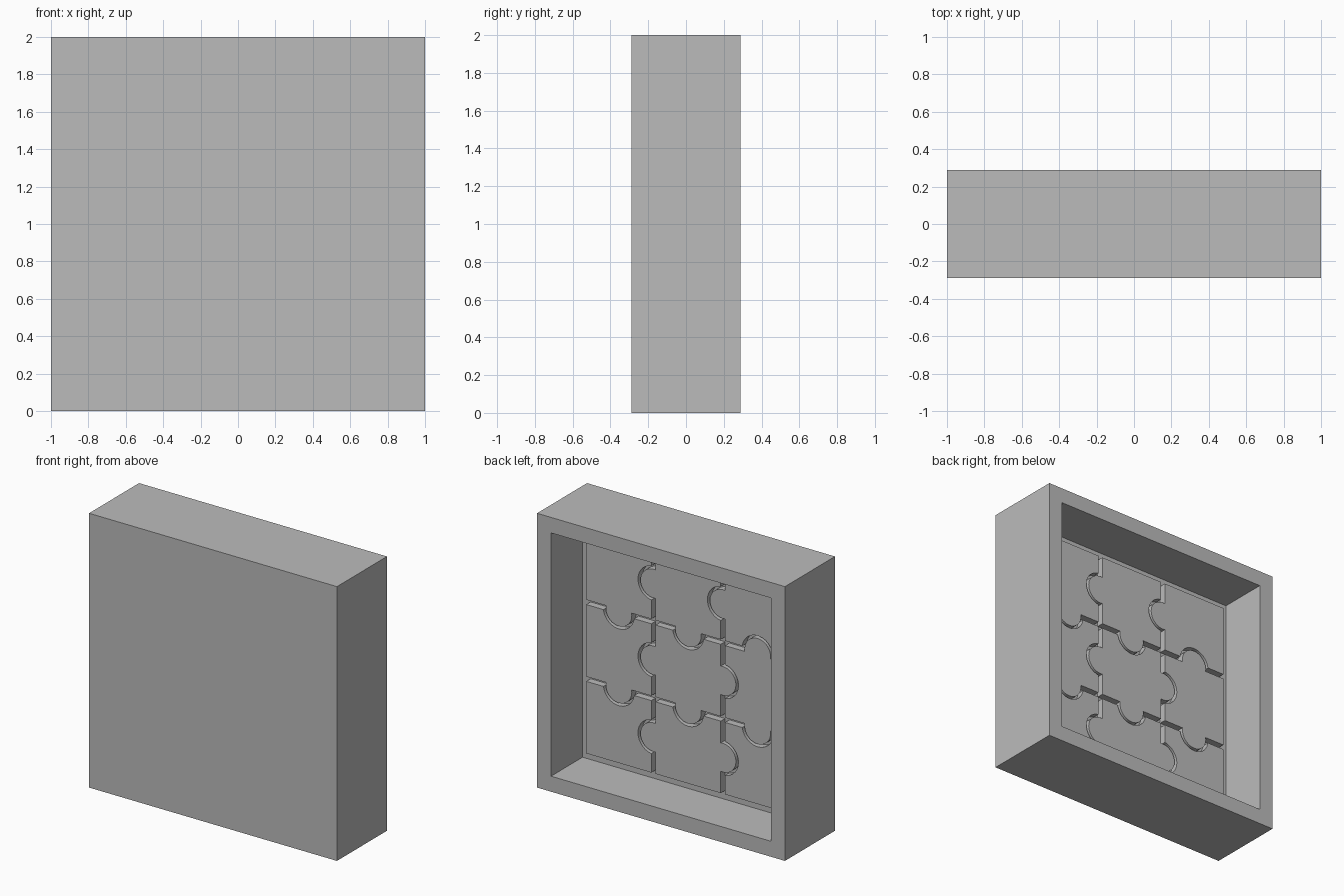
import bpy, bmesh, math
from mathutils import Vector

if "Cube" in bpy.data.objects:
    bpy.data.objects.remove(bpy.data.objects["Cube"])

DEPTH = 0.288           # half depth of the box
RIM = 0.113             # rim width around the opening
FLOOR_Y = -0.075        # recessed panel behind the pieces
RAISE = 0.05            # thickness of the puzzle pieces
PIECE, GAP = 0.525, 0.035
PITCH = PIECE + GAP
TAB_R, SOCKET_R = 0.105, 0.125
ARC_STEPS = 20

grey = bpy.data.materials.new("plain_grey")
grey.diffuse_color = (0.5, 0.5, 0.5, 1)
grey.use_nodes = True
grey.node_tree.nodes["Principled BSDF"].inputs["Base Color"].default_value = grey.diffuse_color


def make_object(name, bm):
    bmesh.ops.recalc_face_normals(bm, faces=bm.faces)
    mesh = bpy.data.meshes.new(name)
    bm.to_mesh(mesh)
    bm.free()
    mesh.materials.append(grey)
    ob = bpy.data.objects.new(name, mesh)
    bpy.context.collection.objects.link(ob)
    return ob


# Box with a square recess sunk into its back (+y) side
bm = bmesh.new()
bmesh.ops.create_cube(bm, size=1)
for v in bm.verts:
    v.co = Vector((v.co.x * 2, v.co.y * 2 * DEPTH, v.co.z * 2 + 1))
bm.normal_update()
back = max(bm.faces, key=lambda f: f.calc_center_median().y)
bmesh.ops.inset_region(bm, faces=[back], thickness=RIM, use_even_offset=True)
new = bmesh.ops.extrude_face_region(bm, geom=[back])["geom"]
if back.is_valid:
    bm.faces.remove(back)
for v in new:
    if isinstance(v, bmesh.types.BMVert):
        v.co.y = FLOOR_Y
make_object("frame_box", bm)


def side(p, q, kind):
    """Outline points from corner p to q; kind 1 = tab, -1 = socket, 0 = straight."""
    pts = [p]
    if kind:
        t = (q - p).normalized()
        n = Vector((t.y, -t.x))                 # outward for a counter-clockwise outline
        r = TAB_R if kind > 0 else SOCKET_R
        c = (p + q) / 2 + n * GAP / 2
        phi = math.asin(GAP / 2 / r)
        a0 = math.pi + phi
        a1 = -phi if kind > 0 else 2 * math.pi - phi
        for i in range(ARC_STEPS + 1):
            a = a0 + (a1 - a0) * i / ARC_STEPS
            pts.append(c + r * (t * math.cos(a) + n * math.sin(a)))
    return pts


# Tab directions seen from the back: across columns (1 = to the right), across rows (1 = down)
ACROSS = [(-1, -1), (-1, 1), (-1, 1)]
DOWN = [(1, 1, -1), (1, 1, 1)]

# Nine interlocking pieces on the recessed panel
for row in range(3):
    for col in range(3):
        cx, cz = (col - 1) * PITCH, 1 - (row - 1) * PITCH
        h = PIECE / 2
        bl, br, tr, tl = (Vector((cx + sx * h, cz + sz * h))
                          for sx, sz in ((-1, -1), (1, -1), (1, 1), (-1, 1)))
        outline = (side(bl, br, DOWN[row][col] if row < 2 else 0)
                   + side(br, tr, ACROSS[row][col] if col < 2 else 0)
                   + side(tr, tl, -DOWN[row - 1][col] if row > 0 else 0)
                   + side(tl, bl, -ACROSS[row][col - 1] if col > 0 else 0))
        bm = bmesh.new()
        # seen from the back, right is -x
        low = [bm.verts.new((-p.x, FLOOR_Y, p.y)) for p in outline]
        high = [bm.verts.new((-p.x, FLOOR_Y + RAISE, p.y)) for p in outline]
        bm.faces.new(low)
        bm.faces.new(high)
        for i in range(len(low)):
            j = (i + 1) % len(low)
            bm.faces.new((low[i], low[j], high[j], high[i]))
        make_object(f"puzzle_piece_{row + 1}_{col + 1}", bm)
